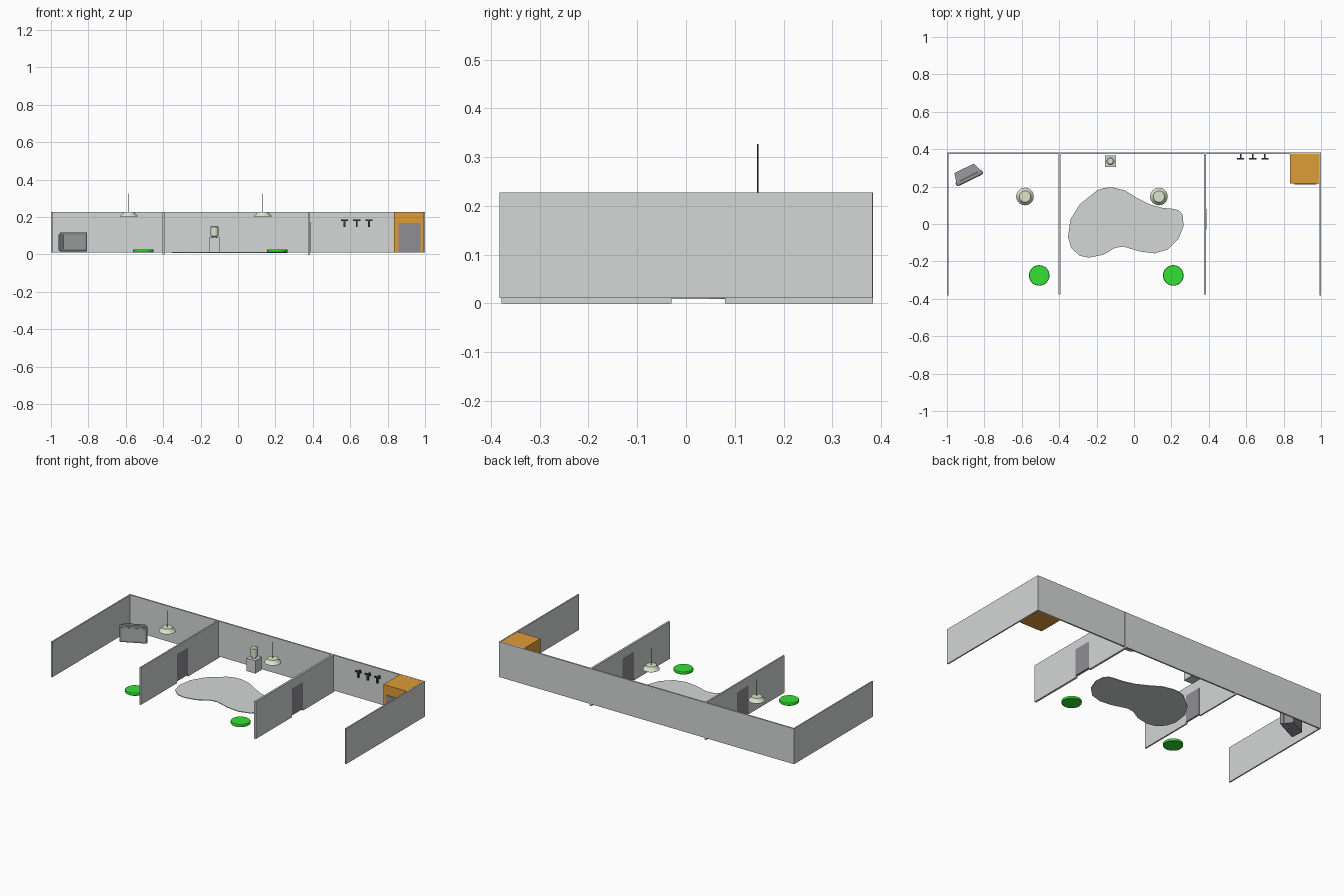
import bpy, bmesh, math
from mathutils import Matrix, Vector

if "Cube" in bpy.data.objects:
    bpy.data.objects.remove(bpy.data.objects["Cube"])


def mat(name, r, g, b):
    m = bpy.data.materials.new(name)
    m.diffuse_color = (r, g, b, 1)
    m.use_nodes = True
    m.node_tree.nodes["Principled BSDF"].inputs["Base Color"].default_value = m.diffuse_color
    return m


WALL = mat("light_grey", .66, .67, .67)
DARK = mat("slate_grey", .27, .27, .295)
SCREEN = mat("screen_grey", .42, .43, .43)
GREEN = mat("bright_green", .033, .75, .033)
ORANGE = mat("orange", .74, .34, .04)
PALE = mat("pale_green_grey", .72, .78, .60)
BLACK = mat("near_black", .05, .05, .055)


def finish(name, bm, material):
    bmesh.ops.recalc_face_normals(bm, faces=bm.faces)
    me = bpy.data.meshes.new(name)
    bm.to_mesh(me)
    bm.free()
    ob = bpy.data.objects.new(name, me)
    bpy.context.collection.objects.link(ob)
    me.materials.append(material)
    return ob


def box(name, x0, x1, y0, y1, z0, z1, material):
    bm = bmesh.new()
    bmesh.ops.create_cube(bm, size=1)
    bmesh.ops.scale(bm, vec=(x1 - x0, y1 - y0, z1 - z0), verts=bm.verts)
    bmesh.ops.translate(bm, vec=((x0 + x1) / 2, (y0 + y1) / 2, (z0 + z1) / 2), verts=bm.verts)
    return finish(name, bm, material)


def prism(name, points, direction, material):
    """Extrude a closed outline of 3D points along a direction."""
    bm = bmesh.new()
    f = bm.faces.new([bm.verts.new(p) for p in points])
    r = bmesh.ops.extrude_face_region(bm, geom=[f], use_keep_orig=True)
    bmesh.ops.translate(bm, vec=direction, verts=[v for v in r["geom"] if isinstance(v, bmesh.types.BMVert)])
    return finish(name, bm, material)


def lathe(name, x, y, profile, material, n=32):
    """Stack rings of (radius, z) and cap both ends."""
    bm = bmesh.new()
    rings = [[bm.verts.new((x + r * math.cos(math.tau * i / n), y + r * math.sin(math.tau * i / n), z))
              for i in range(n)] for r, z in profile]
    for a, b in zip(rings, rings[1:]):
        for i in range(n):
            j = (i + 1) % n
            bm.faces.new((a[i], a[j], b[j], b[i]))
    bm.faces.new(rings[0][::-1])
    bm.faces.new(rings[-1])
    ob = finish(name, bm, material)
    bpy.context.view_layer.objects.active = ob
    ob.select_set(True)
    bpy.ops.object.shade_smooth_by_angle(angle=math.radians(30))
    ob.select_set(False)
    return ob


B, T = .011, .228   # wall bottom and top

# Outer walls: back and two sides as one U-shaped plan
plan = [(-1, -.382), (-.992, -.382), (-.992, .373), (.992, .373),
        (.992, -.382), (1, -.382), (1, .382), (-1, .382)]
prism("outer_walls", [(x, y, B) for x, y in plan], (0, 0, T - B), WALL)

# Dividing walls with a doorway notch, each filled by a door
notched = [(-.378, 0), (-.03, 0), (-.03, .175), (.08, .175), (.08, 0), (.383, 0), (.383, T), (-.378, T)]
for side, x0, x1 in (("left", -.403, -.394), ("right", .374, .386)):
    prism(side + "_divider_wall", [(x0, y, z) for y, z in notched], (x1 - x0, 0, 0), WALL)
    box(side + "_door", x0 - .0005, x1 + .0005, -.03, .08, B, .175, DARK)

# Curvy rug
rug = [(-.115, .196), (-.16, .193), (-.20, .178), (-.29, .105), (-.34, .025), (-.353, -.07),
       (-.335, -.13), (-.29, -.17), (-.24, -.18), (-.165, -.165), (-.1, -.127), (-.055, -.121),
       (.03, -.147), (.11, -.157), (.18, -.137), (.238, -.08), (.265, -.01), (.26, .05),
       (.24, .073), (.21, .081), (.153, .086), (.083, .105), (.02, .137), (-.05, .18)]
prism("curvy_rug", [(x, y, .009) for x, y in rug], (0, 0, .004), WALL)

# Hanging lamps with cords, and round green cushions
for side, lx, cx in (("left", -.583, -.507), ("right", .133, .21)):
    lathe(side + "_lamp_shade", lx, .147,
          [(.040, .202), (.047, .203), (.046, .207), (.034, .218), (.030, .2275)], PALE)
    lathe(side + "_lamp_cord", lx, .147, [(.0013, .227), (.0013, .327)], BLACK, 8)
    lathe(side + "_round_cushion", cx, -.275,
          [(.053, .011), (.055, .013), (.055, .024), (.053, .027)], GREEN)

# Dispenser: square pedestal with a jar on top
box("dispenser_base", -.156, -.096, .305, .366, B, .09, WALL)
lathe("dispenser_jar", -.126, .336, [(.014, .09), (.014, .095), (.021, .1), (.021, .148), (.015, .153)], PALE, 20)

# Wall hooks: crossbar, drop and stem into the back wall
for i, x in enumerate((.57, .635, .70)):
    box(f"hook_bar_{i + 1}", x - .019, x + .019, .346, .354, .179, .187, BLACK)
    box(f"hook_drop_{i + 1}", x - .005, x + .005, .346, .354, .148, .179, BLACK)
    box(f"hook_stem_{i + 1}", x - .004, x + .004, .354, .374, .179, .187, BLACK)

# Orange cabinet with a grey front panel
box("cabinet", .835, .991, .217, .373, B, .2275, ORANGE)
box("cabinet_panel", .857, .975, .212, .217, .014, .168, DARK)

# Television, built facing -y and then turned to face the room
turn = Matrix.Translation((-.875, .235, 0)) @ Matrix.Rotation(math.radians(26), 4, 'Z')
frame = box("television_frame", -.079, .079, 0, .022, .016, .118, DARK)
bev = frame.modifiers.new("round_edges", 'BEVEL')
bev.width, bev.segments = .006, 2
screen = box("television_screen", -.066, .066, -.0015, .004, .029, .106, SCREEN)
back = box("television_back", -.074, .074, .02, .071, .018, .114, DARK)
for v in back.data.vertices:   # taper towards the rear
    if v.co.y > .05:
        v.co.x = v.co.x * .78 - .002
        v.co.z = .062 + (v.co.z - .066) * .82
for ob in (frame, screen, back):
    ob.data.transform(turn)
